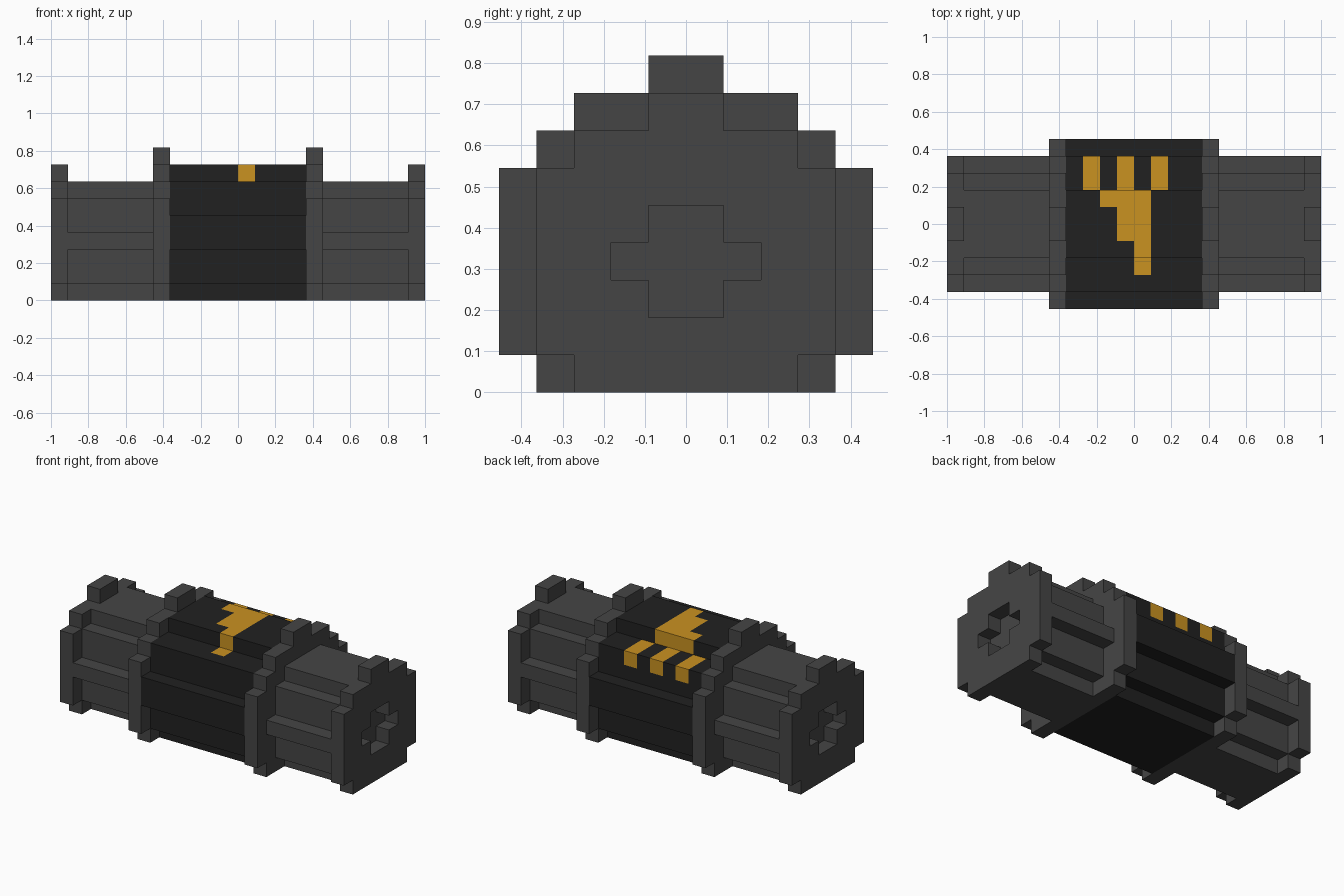
import bpy, bmesh
from math import floor
from mathutils import Vector

U = 1 / 11  # one block

cube = bpy.data.objects.get("Cube")
if cube:
    bpy.data.objects.remove(cube, do_unlink=True)


def material(name, rgb):
    m = bpy.data.materials.new(name)
    m.use_nodes = True
    m.diffuse_color = (*rgb, 1)
    bsdf = next(n for n in m.node_tree.nodes if n.type == 'BSDF_PRINCIPLED')
    bsdf.inputs["Base Color"].default_value = (*rgb, 1)
    return m


GREY = material("dark grey", (0.06, 0.06, 0.06))
BLACK = material("black", (0.0152, 0.0152, 0.0152))
GOLD = material("gold", (0.59, 0.287, 0.0152))


def stepped_bar(rows, x0, x1):
    """Extrude a stepped, symmetric section along x; rows are (bottom, top, half width)."""
    side = [(w, z) for lo, hi, w in rows for z in (lo, hi)]
    outline = side + [(-w, z) for w, z in reversed(side)]
    bm = bmesh.new()
    face = bm.faces.new([bm.verts.new((x0, y, z)) for y, z in outline])
    new = bmesh.ops.extrude_face_region(bm, geom=[face])["geom"]
    verts = [g for g in new if isinstance(g, bmesh.types.BMVert)]
    bmesh.ops.translate(bm, verts=verts, vec=(x1 - x0, 0, 0))
    bmesh.ops.recalc_face_normals(bm, faces=bm.faces)
    return bm


def finish(name, bm, *mats):
    bmesh.ops.scale(bm, vec=(U, U, U), verts=bm.verts)
    mesh = bpy.data.meshes.new(name)
    bm.to_mesh(mesh)
    bm.free()
    for m in mats:
        mesh.materials.append(m)
    obj = bpy.data.objects.new(name, mesh)
    bpy.context.scene.collection.objects.link(obj)
    return obj


CORE = [(0, 1, 3), (1, 3, 4), (3, 5, 5), (5, 7, 4), (7, 8, 2)]
COLLAR = [(0, 1, 4), (1, 6, 5), (6, 7, 4), (7, 8, 3), (8, 9, 1)]
BARREL = [(0, 1, 2), (1, 3, 3), (3, 4, 4), (4, 6, 3), (6, 7, 2)]
CAP = [(0, 1, 3), (1, 6, 4), (6, 7, 3), (7, 8, 1)]
CROSS = [(2, 3, 1), (3, 4, 2), (4, 5, 1)]

# Grey collars, ribbed barrels and end caps with a cross-shaped socket
for side, s in (("left", 1), ("right", -1)):
    finish(side + "_collar", stepped_bar(COLLAR, 4 * s, 5 * s), GREY)
    finish(side + "_barrel", stepped_bar(BARREL, 5 * s, 10 * s), GREY)
    cap = finish(side + "_end_cap", stepped_bar(CAP, 10 * s, 11 * s), GREY)
    cutter = finish(side + "_socket_cutter", stepped_bar(CROSS, 9.5 * s, 11.5 * s), GREY)
    cutter.hide_render = True
    mod = cap.modifiers.new("socket", 'BOOLEAN')
    mod.operation = 'DIFFERENCE'
    mod.solver = 'EXACT'
    mod.object = cutter
    graph = bpy.context.evaluated_depsgraph_get()
    cut_mesh = bpy.data.meshes.new_from_object(cap.evaluated_get(graph))
    cap.modifiers.clear()
    cap.data = cut_mesh
    bpy.data.objects.remove(cutter, do_unlink=True)

# Black core, sliced along the block grid so the emblem follows its steps
core = stepped_bar(CORE, -4, 4)
cuts = [((x, 0, 0), (1, 0, 0)) for x in range(-3, 4)]
cuts += [((0, y, 0), (0, 1, 0)) for y in range(-3, 4)]
cuts += [((0, 0, 6), (0, 0, 1))]
for co, no in cuts:
    geom = core.verts[:] + core.edges[:] + core.faces[:]
    bmesh.ops.bisect_plane(core, geom=geom, plane_co=co, plane_no=no, dist=1e-5)


def is_gold(x, y, z):
    """Emblem: three fingers at the back, tapering to a point at the front."""
    if z < 6:
        return False
    if y in (2, 3):
        return x in (-3, -1, 1)
    if y == 1:
        return -2 <= x <= 0
    if y in (-1, 0):
        return x in (-1, 0)
    return y in (-3, -2) and x == 0


core.normal_update()
for f in core.faces:
    if abs(f.normal.x) < 0.5:
        block = f.calc_center_median() - f.normal * 0.5
        f.material_index = int(is_gold(*(floor(c) for c in block)))
finish("core", core, BLACK, GOLD)
